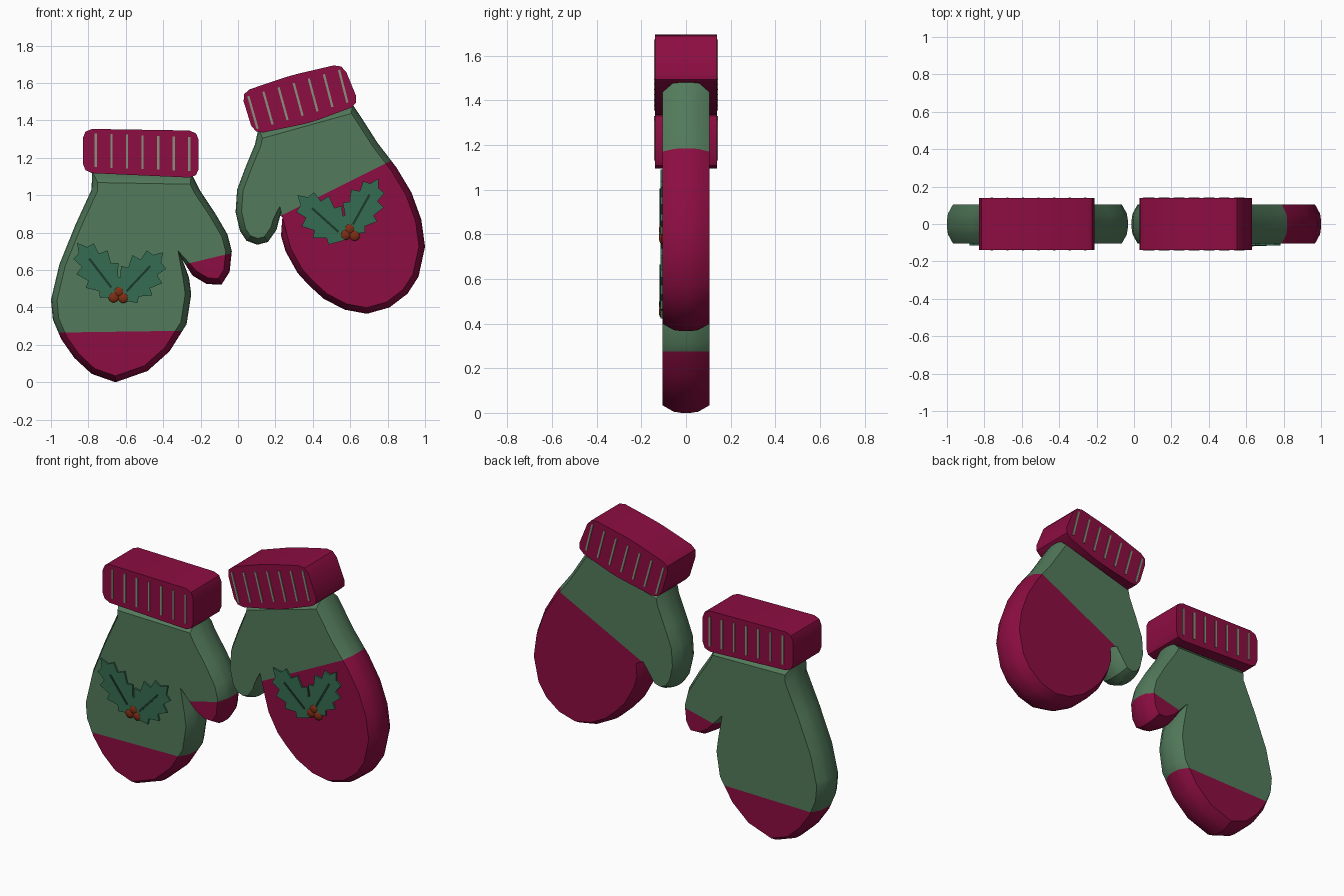
import bpy, bmesh
from mathutils import Vector

if "Cube" in bpy.data.objects:
    bpy.data.objects.remove(bpy.data.objects["Cube"])


def material(name, rgb):
    m = bpy.data.materials.new(name)
    m.diffuse_color = (*rgb, 1)
    m.use_nodes = True
    m.node_tree.nodes["Principled BSDF"].inputs["Base Color"].default_value = m.diffuse_color
    return m


GREEN = material("wool_green", (0.085, 0.195, 0.105))
RED = material("wool_crimson", (0.262, 0.004, 0.053))
RIB = material("rib_grey", (0.26, 0.27, 0.20))
LEAF = material("leaf_green", (0.036, 0.15, 0.085))
VEIN = material("vein_dark", (0.012, 0.04, 0.025))
BERRY = material("berry_orange", (0.21, 0.028, 0.007))


def finish(bm, name, mats, smooth=True):
    bmesh.ops.recalc_face_normals(bm, faces=bm.faces[:])
    mesh = bpy.data.meshes.new(name)
    bm.to_mesh(mesh)
    bm.free()
    ob = bpy.data.objects.new(name, mesh)
    bpy.context.collection.objects.link(ob)
    for m in mats:
        mesh.materials.append(m)
    if smooth:
        bpy.ops.object.select_all(action='DESELECT')
        ob.select_set(True)
        bpy.context.view_layer.objects.active = ob
        bpy.ops.object.shade_smooth_by_angle(angle=0.55)
    return ob


def loft(bm, rings):
    """Skin equal-length rings and cap both ends."""
    vs = [[bm.verts.new(p) for p in r] for r in rings]
    n = len(vs[0])
    for a, b in zip(vs, vs[1:]):
        for i in range(n):
            j = (i + 1) % n
            bm.faces.new((a[i], a[j], b[j], b[i]))
    bm.faces.new(vs[0])
    bm.faces.new(vs[-1][::-1])


def prism(bm, pts, y0, y1):
    loft(bm, [[(p[0], y, p[1]) for p in pts] for y in (y0, y1)])


def bar(bm, a, b, width, y0, y1):
    a, b = Vector(a), Vector(b)
    d = (b - a).normalized() * width / 2
    s = Vector((-d.y, d.x))
    prism(bm, [a - s, b - s, b + s, a + s], y0, y1)


def inset(pts, d):
    """Offset an outline inward; the wrist end tucks in further."""
    pts = [Vector(p) for p in pts]
    n, out = len(pts), []
    for i, p in enumerate(pts):
        e1 = (p - pts[i - 1]).normalized()
        e2 = (pts[(i + 1) % n] - p).normalized()
        n1, n2 = Vector((-e1.y, e1.x)), Vector((-e2.y, e2.x))
        m = (n1 + n2).normalized()
        out.append(p + m * d / max(m.dot(n1), 0.6))
    k = d / 0.032 * 0.4
    out[0] = out[0].lerp(out[1], k)
    out[-1] = out[-1].lerp(out[-2], k)
    return out


def below(c, line):
    (ax, az), (bx, bz) = line
    return (bx - ax) * (c.z - az) - (bz - az) * (c.x - ax) < 0


def mitten_body(name, pts, tip_line, thumb_line, notch_line):
    bm = bmesh.new()
    layers = [(0.105, 0.032), (0.055, 0.005), (0.02, 0)]
    layers = [(-y, d) for y, d in layers] + layers[::-1]
    loft(bm, [[(p.x, y, p.y) for p in inset(pts, d)] for y, d in layers])
    # cut along the colour borders, then paint the tips
    bmesh.ops.triangulate(bm, faces=[f for f in bm.faces if len(f.verts) > 4])
    for (ax, az), (bx, bz) in (tip_line, thumb_line):
        bmesh.ops.bisect_plane(bm, geom=bm.verts[:] + bm.edges[:] + bm.faces[:],
                               dist=1e-5, plane_co=(ax, 0, az),
                               plane_no=(az - bz, 0, bx - ax))
    for f in bm.faces:
        c = f.calc_center_median()
        if below(c, tip_line) or (below(c, thumb_line) and below(c, notch_line)):
            f.material_index = 1
    finish(bm, name, [GREEN, RED])


def cuff(name, corners, top, bottom):
    bm = bmesh.new()
    prism(bm, corners, -0.138, 0.138)
    edges = [e for e in bm.edges if abs(e.verts[0].co.y - e.verts[1].co.y) > 0.1]
    bmesh.ops.bevel(bm, geom=edges, offset=0.05, segments=2, profile=0.5,
                    affect='EDGES')
    finish(bm, name, [RED])
    # seven knitted ribs on the front and on the back
    bm = bmesh.new()
    for i in range(7):
        a = Vector(top[0]).lerp(Vector(top[1]), i / 6)
        b = Vector(bottom[0]).lerp(Vector(bottom[1]), i / 6)
        for s in (-1, 1):
            bar(bm, a, b, 0.012, s * 0.13, s * 0.143)
    finish(bm, name + "_ribs", [RIB], False)


LEAF_SIDE = [(0, .15), (.13, .75), (.22, .58), (.38, 1), (.44, .7),
             (.63, .95), (.67, .52), (.84, .62), (.86, .25)]


def holly(name, leaves, berries):
    for i, (base, tip, w) in enumerate(leaves):
        base, tip = Vector(base), Vector(tip)
        d = tip - base
        s = Vector((-d.y, d.x)).normalized() * w
        pts = [base + d * t - s * h for t, h in LEAF_SIDE] + [tip]
        pts += [base + d * t + s * h for t, h in reversed(LEAF_SIDE)]
        bm = bmesh.new()
        prism(bm, pts, -0.10, -0.115)
        finish(bm, f"{name}_leaf_{i + 1}", [LEAF], False)
        bm = bmesh.new()
        bar(bm, base + d * 0.15, base + d * 0.7, 0.012, -0.10, -0.118)
        finish(bm, f"{name}_vein_{i + 1}", [VEIN], False)
    bm = bmesh.new()
    for x, z in berries:
        r = bmesh.ops.create_uvsphere(bm, u_segments=14, v_segments=8, radius=0.029)
        for v in r["verts"]:
            v.co = (v.co.x + x, v.co.y * 0.5 - 0.107, v.co.z + z)
    finish(bm, name + "_berries", [BERRY])


# left mitten
mitten_body("left_mitten", [
    (-.78, 1.13), (-.783, 1.03), (-.87, .84), (-.955, .63), (-1, .44),
    (-.99, .335), (-.945, .23), (-.875, .13), (-.783, .045), (-.655, 0),
    (-.484, .06), (-.366, .165), (-.275, .31), (-.25, .47), (-.262, .56),
    (-.297, .655), (-.243, .57), (-.168, .525), (-.088, .522), (-.045, .59),
    (-.033, .70), (-.056, .79), (-.126, .91), (-.206, 1.03), (-.25, 1.12)],
    tip_line=((-.99, .265), (-.30, .275)),
    thumb_line=((-.285, .63), (-.035, .69)),
    notch_line=((-.24, .53), (-.297, .655))[::-1][::-1])
cuff("left_cuff", [(-.83, 1.355), (-.83, 1.12), (-.21, 1.092), (-.21, 1.345)],
     ((-.76, 1.33), (-.26, 1.31)), ((-.76, 1.15), (-.26, 1.13)))
holly("left_holly",
      [((-.645, .465), (-.86, .745), .11), ((-.63, .45), (-.40, .695), .115)],
      [(-.665, .455), (-.637, .485), (-.613, .452)])

# right mitten
mitten_body("right_mitten", [
    (.11, 1.36), (.09, 1.27), (.04, 1.15), (-.005, 1.03), (-.013, .91),
    (.01, .81), (.045, .757), (.104, .735), (.16, .75), (.206, .815),
    (.227, .896), (.249, .96), (.236, .87), (.23, .783), (.254, .70),
    (.318, .585), (.377, .52), (.457, .447), (.57, .388), (.69, .366),
    (.81, .40), (.906, .473), (.965, .564), (1, .725), (.98, .87),
    (.928, 1.013), (.848, 1.147), (.746, 1.28), (.65, 1.43), (.61, 1.49)],
    tip_line=((.32, .585), (.98, .65)),
    thumb_line=((.02, .785), (.23, .89)),
    notch_line=((.249, .96), (.217, .783))[::-1])
cuff("right_cuff", [(.015, 1.55), (.085, 1.325), (.39, 1.388), (.65, 1.485),
                    (.56, 1.705), (.28, 1.64)],
     ((.055, 1.53), (.54, 1.67)), ((.105, 1.355), (.585, 1.495)))
holly("right_holly",
      [((.575, .77), (.318, 1.0), .115), ((.59, .80), (.752, 1.09), .105)],
      [(.575, .79), (.597, .82), (.623, .785)])
